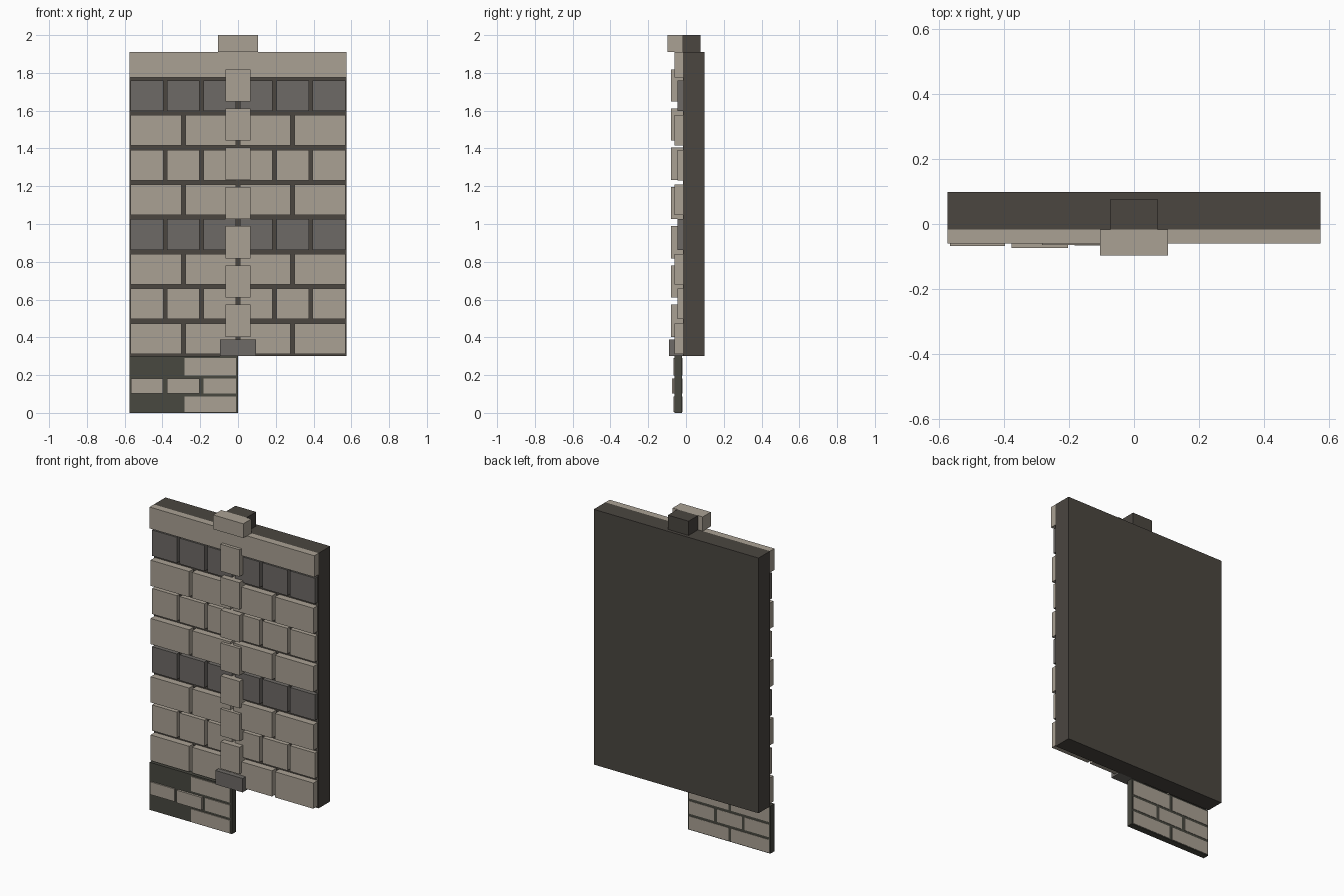
import bpy

if "Cube" in bpy.data.objects:
    bpy.data.objects.remove(bpy.data.objects["Cube"])


def material(name, rgb):
    m = bpy.data.materials.new(name)
    m.use_nodes = True
    m.diffuse_color = (*rgb, 1)
    m.node_tree.nodes["Principled BSDF"].inputs["Base Color"].default_value = (*rgb, 1)
    return m


light = material("light stone", (0.40, 0.355, 0.295))
grey = material("grey stone", (0.155, 0.144, 0.133))
mortar = material("dark mortar", (0.069, 0.061, 0.051))
olive = material("olive mortar", (0.065, 0.065, 0.051))


def block(name, mat, x, y, z):
    """Box from (min, max) pairs on each axis."""
    bpy.ops.mesh.primitive_cube_add(size=1, location=[sum(a) / 2 for a in (x, y, z)])
    ob = bpy.context.object
    ob.name = name
    ob.scale = [a[1] - a[0] for a in (x, y, z)]
    bpy.ops.object.transform_apply(location=False, rotation=False, scale=True)
    ob.data.materials.append(mat)
    return ob


HALF = 0.575
FACE = -0.017

# Backing wall, top band and cap
block("wall_slab", mortar, (-HALF, HALF), (FACE, 0.098), (0.30, 1.91))
block("top_band", light, (-HALF, HALF), (-0.06, FACE), (1.775, 1.91))
block("cap_front", light, (-0.105, 0.105), (-0.097, FACE), (1.91, 2.0))
block("cap_back", mortar, (-0.072, 0.072), (FACE, 0.077), (1.91, 2.0))

# Brick courses: wide bricks alternate with narrow, two courses are grey
for row in range(8):
    wide = row % 2 == 0
    count = 4 if wide else 6
    front = -0.06 if wide else -0.045
    pitch = 2 * 0.578 / count
    z = 0.312 + 0.1838 * row
    mat = grey if row in (3, 7) else light
    for i in range(count):
        x = -0.578 + pitch * i
        block("wall_brick", mat, (x + 0.01, x + pitch - 0.01),
              (front, FACE), (z, z + 0.162))

# Central column of raised stones on a grey foot
for i in range(7):
    z = 0.403 + 0.2077 * i
    block("column_stone", light, (-0.066, 0.066), (-0.08, FACE), (z, z + 0.17))
block("column_foot", grey, (-0.095, 0.095), (-0.09, FACE), (0.30, 0.388))

# Lower panel with its small bricks showing on both faces
block("lower_panel", olive, (-HALF, 0), (-0.06, -0.02), (0, 0.30))
for x0, x1, front in ((-0.567, -0.397, -0.068), (-0.377, -0.203, -0.074),
                      (-0.183, -0.01, -0.066)):
    block("panel_brick", light, (x0, x1), (front, -0.018), (0.102, 0.182))
for z0, z1 in ((0.005, 0.086), (0.198, 0.29)):
    block("panel_brick", light, (-0.283, -0.01), (-0.065, -0.018), (z0, z1))
    # Recessed at the front, seen only from behind
    block("panel_back_brick", light, (-0.567, -0.303), (-0.055, -0.018), (z0, z1))
